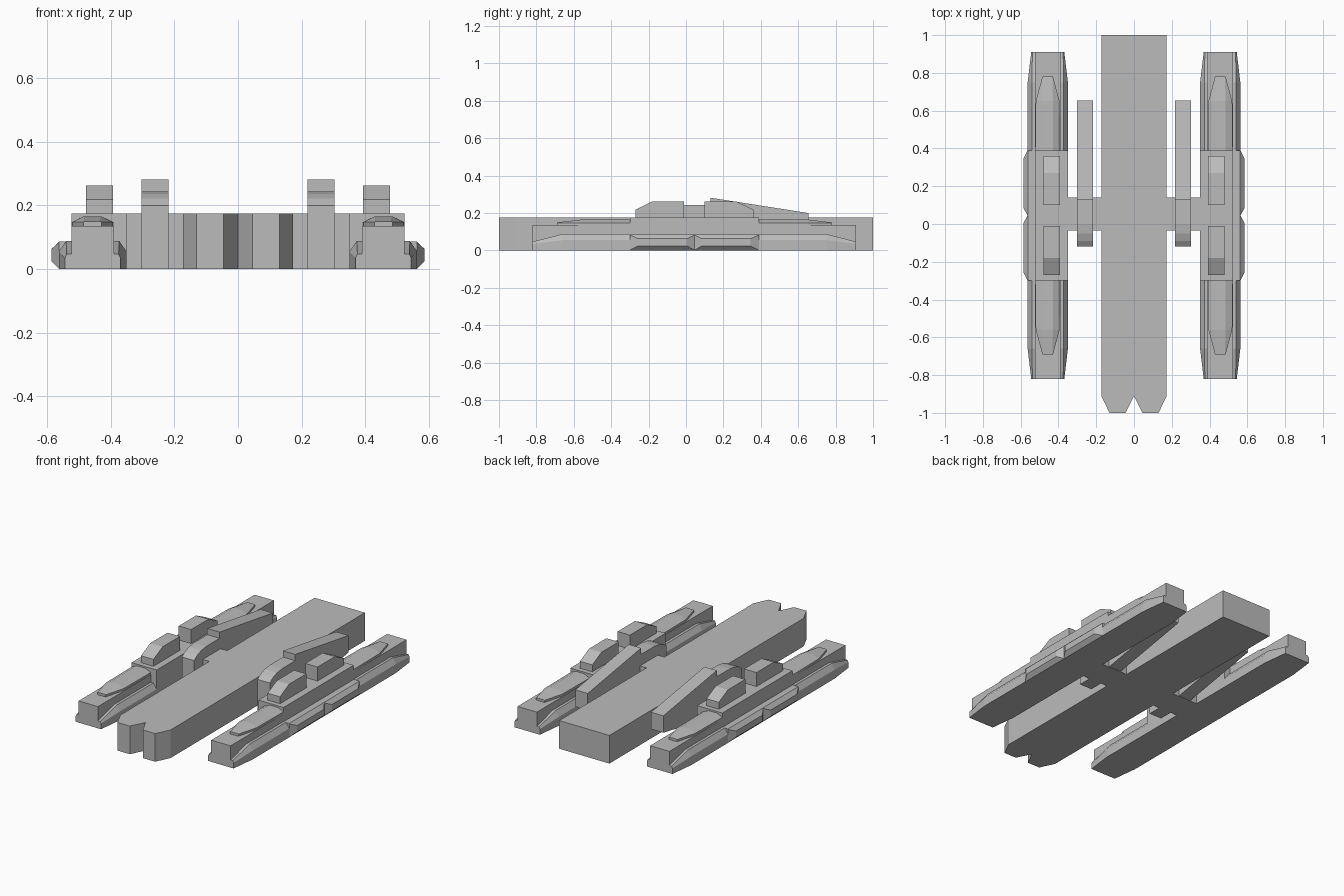
import bpy
import bmesh
from mathutils import Vector

cube = bpy.data.objects.get("Cube")
if cube:
    bpy.data.objects.remove(cube)

grey = bpy.data.materials.new("plain_grey")
grey.use_nodes = True
GREY = (0.5, 0.5, 0.5, 1)
grey.diffuse_color = GREY
grey.node_tree.nodes["Principled BSDF"].inputs["Base Color"].default_value = GREY

MID = 0.045          # y about which each side pod is symmetric
H = 0.175            # deck height


def loft(name, sections):
    """Skin a row of matching closed sections and cap both ends."""
    bm = bmesh.new()
    rings = [[bm.verts.new(p) for p in s] for s in sections]
    n = len(rings[0])
    for a, b in zip(rings, rings[1:]):
        for i in range(n):
            j = (i + 1) % n
            bm.faces.new((a[i], a[j], b[j], b[i]))
    bm.faces.new(rings[0])
    bm.faces.new(rings[-1])
    bmesh.ops.recalc_face_normals(bm, faces=bm.faces)
    mesh = bpy.data.meshes.new(name)
    bm.to_mesh(mesh)
    bm.free()
    mesh.materials.append(grey)
    ob = bpy.data.objects.new(name, mesh)
    bpy.context.collection.objects.link(ob)
    return ob


def box(name, x, y, z):
    return loft(name, [[(a, y[0], z[0]), (a, y[1], z[0]), (a, y[1], z[1]), (a, y[0], z[1])] for a in x])


def side_profile(name, x, pts):
    return loft(name, [[(a, y, z) for y, z in pts] for a in x])


def reflected(name, ob, side, flip_y=False):
    """Copy a part across the centre line and/or the pod middle."""
    mesh = ob.data.copy()
    for v in mesh.vertices:
        v.co = Vector((v.co.x * side, 2 * MID - v.co.y if flip_y else v.co.y, v.co.z))
    if (side < 0) != flip_y:
        mesh.flip_normals()
    copy = bpy.data.objects.new(name, mesh)
    bpy.context.collection.objects.link(copy)


def both_sides(ob, both_ends=False):
    base = ob.name
    if both_ends:
        reflected("rear_left_" + base, ob, 1, True)
        reflected("rear_right_" + base, ob, -1, True)
        reflected("front_right_" + base, ob, -1)
        ob.name = "front_left_" + base
    else:
        reflected("right_" + base, ob, -1)
        ob.name = "left_" + base


# Central hull with a two-pronged bow
box("main_hull", (-0.173, 0.173), (-0.91, 1.0), (0, H))
prong = [(0, -0.91), (0.045, -1.0), (0.13, -1.0), (0.173, -0.91)]
both_sides(loft("bow_prong", [[(x, y, z) for x, y in prong] for z in (0, H)]))

# Arms joining the hull to the pods
both_sides(box("connecting_arm", (0.173, 0.35), (-0.035, 0.14), (0, H)))

# Rounded fin root and tapering fin
FIN_X = (0.218, 0.303)
root = [(-0.12, 0), (-0.12, 0.2), (-0.09, 0.221), (-0.05, 0.236), (0, 0.243), (0.14, 0.243), (0.14, 0)]
both_sides(side_profile("fin_root", FIN_X, root))
both_sides(side_profile("tapered_fin", FIN_X, [(0.13, 0), (0.13, 0.282), (0.655, 0.2), (0.655, 0.095)]))

# Pod centre block and long core
both_sides(box("pod_block", (0.35, 0.523), (-0.3, 0.39), (0, H)))
both_sides(box("pod_core", (0.39, 0.523), (-0.82, 0.91), (0, 0.135)))

# Turret with a sloped outer end
turret = [(-0.27, H), (-0.27, 0.218), (-0.18, 0.262), (-0.01, 0.262), (-0.01, H)]
both_sides(side_profile("turret", (0.393, 0.478), turret), True)

# Crowned, pointed deck plate
plate = []
for y, w, crown, top in ((-0.69, 0.028, 0.024, 0.15), (-0.56, 0.063, 0.028, 0.165), (-0.3, 0.066, 0.028, 0.165)):
    half = [(w, 0.135), (w, 0.148), (crown, top)]
    ring = half + [(-x, z) for x, z in reversed(half)]
    plate.append([(0.457 + x, y, z) for x, z in ring])
both_sides(loft("deck_plate", plate), True)

# Chamfered skirts on both flanks of the core
for label, edge, out in (("outer_skirt", 0.52, 1), ("inner_skirt", 0.393, -1)):
    rings = []
    for y, flat, wide, low, top in ((-0.82, 0.018, 0.024, 0.035, 0.047),
                                    (-0.66, 0.02, 0.043, 0.055, 0.088),
                                    (-0.3, 0.02, 0.043, 0.055, 0.088)):
        pts = [(0, 0), (wide, 0), (wide, low), (flat, top), (0, top)]
        rings.append([(edge + out * x, y, z) for x, z in pts])
    both_sides(loft(label, rings), True)

# Bulging armour panels beside the pod block
rings = []
for y, grow in ((-0.3, 0), (-0.255, 1), (0.005, 1), (MID, 0)):
    wide = 0.563 + 0.023 * grow
    lo, hi = 0.022 * grow, 0.085 - 0.02 * grow
    pts = [(0.52, 0), (0.562, 0), (wide, lo + 0.002), (wide, hi - 0.002), (0.562, 0.086), (0.52, 0.086)]
    rings.append([(x, y, z) for x, z in pts])
both_sides(loft("armour_panel", rings), True)
